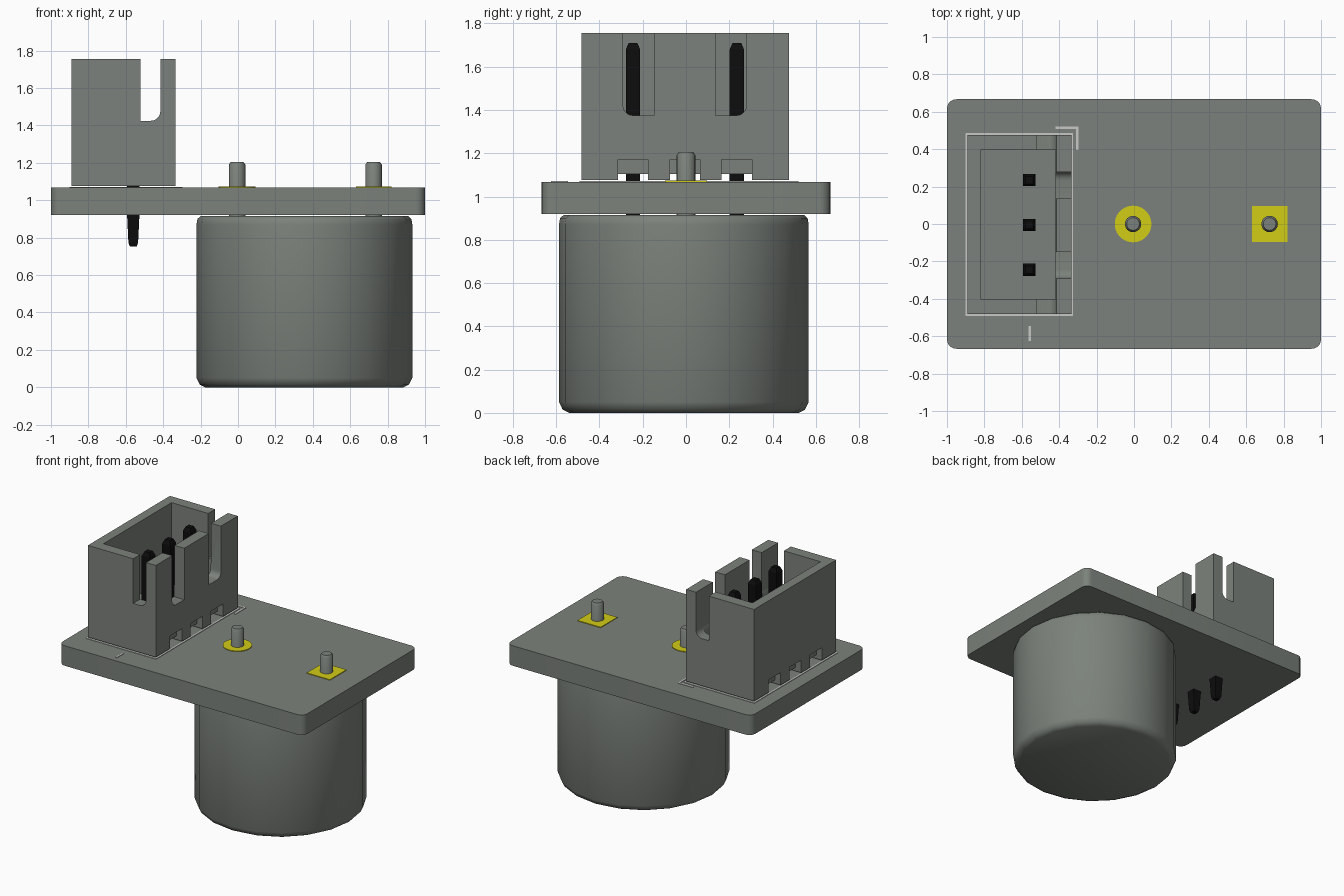
import bpy, bmesh, math
from mathutils import Vector

if "Cube" in bpy.data.objects:
    bpy.data.objects.remove(bpy.data.objects["Cube"])


def material(name, rgb):
    m = bpy.data.materials.new(name)
    m.diffuse_color = (*rgb, 1)
    m.use_nodes = True
    m.node_tree.nodes["Principled BSDF"].inputs["Base Color"].default_value = m.diffuse_color
    return m


GREY = material("slate grey", (0.2, 0.222, 0.2))
YELLOW = material("pad yellow", (0.65, 0.61, 0.008))
BLACK = material("pin black", (0.004, 0.004, 0.004))
PALE = material("marking pale grey", (0.58, 0.59, 0.57))


def finish(name, bm, mat):
    bmesh.ops.recalc_face_normals(bm, faces=bm.faces)
    me = bpy.data.meshes.new(name)
    bm.to_mesh(me)
    bm.free()
    ob = bpy.data.objects.new(name, me)
    bpy.context.collection.objects.link(ob)
    me.materials.append(mat)
    return ob


def prism(name, pts, axis, a, b, mat):
    """Extrude a 2D outline along an axis from a to b."""
    place = {"x": lambda u, v: (a, u, v), "y": lambda u, v: (u, a, v),
             "z": lambda u, v: (u, v, a)}[axis]
    step = Vector([(b - a) * (axis == k) for k in "xyz"])
    bm = bmesh.new()
    base = bm.faces.new([bm.verts.new(place(u, v)) for u, v in pts])
    ext = bmesh.ops.extrude_face_region(bm, geom=[base], use_keep_orig=True)
    bmesh.ops.translate(bm, vec=step, verts=[g for g in ext["geom"] if isinstance(g, bmesh.types.BMVert)])
    return finish(name, bm, mat)


def box(name, x0, x1, y0, y1, z0, z1, mat):
    return prism(name, [(x0, y0), (x1, y0), (x1, y1), (x0, y1)], "z", z0, z1, mat)


def lathe(name, x, y, profile, sides, mat):
    """Revolve (radius, z) rings and cap both ends."""
    bm = bmesh.new()
    rings = [[bm.verts.new((x + r * math.cos(2 * math.pi * i / sides),
                            y + r * math.sin(2 * math.pi * i / sides), z))
              for i in range(sides)] for r, z in profile]
    for lo, hi in zip(rings, rings[1:]):
        for i in range(sides):
            j = (i + 1) % sides
            bm.faces.new((lo[i], lo[j], hi[j], hi[i]))
    bm.faces.new(rings[0])
    bm.faces.new(rings[-1])
    return finish(name, bm, mat)


def activate(ob):
    bpy.ops.object.select_all(action="DESELECT")
    ob.select_set(True)
    bpy.context.view_layer.objects.active = ob


def smooth(ob, angle=35):
    activate(ob)
    bpy.ops.object.shade_smooth_by_angle(angle=math.radians(angle))


def cut(ob, cutter):
    mod = ob.modifiers.new("cut", "BOOLEAN")
    mod.operation, mod.solver, mod.object = "DIFFERENCE", "EXACT", cutter
    activate(ob)
    bpy.ops.object.modifier_apply(modifier=mod.name)
    bpy.data.objects.remove(cutter)


def arc(cx, cy, r, a0, a1, n=5):
    return [(cx + r * math.cos(math.radians(a0 + (a1 - a0) * i / n)),
             cy + r * math.sin(math.radians(a0 + (a1 - a0) * i / n))) for i in range(n + 1)]


# Circuit board with rounded corners
R = 0.05
outline = (arc(1 - R, 0.667 - R, R, 0, 90) + arc(-1 + R, 0.667 - R, R, 90, 180)
           + arc(-1 + R, -0.667 + R, R, 180, 270) + arc(1 - R, -0.667 + R, R, 270, 360))
smooth(prism("circuit_board", outline, "z", 0.92, 1.068, GREY))

# Buzzer can hanging under the board, and its two leads
smooth(lathe("buzzer_can", 0.355, -0.01,
             [(0.53, 0), (0.56, 0.015), (0.577, 0.05), (0.577, 0.87), (0.572, 0.9), (0.555, 0.915)],
             20, GREY), 50)
for side, x in (("inner", -0.005), ("outer", 0.725)):
    smooth(lathe(side + "_buzzer_lead", x, 0,
                 [(0.044, 0.9), (0.044, 1.19), (0.034, 1.205)], 16, GREY))

# Solder pads
lathe("round_pad", -0.005, 0, [(0.098, 1.066), (0.098, 1.073)], 40, YELLOW)
box("square_pad", 0.63, 0.82, -0.097, 0.097, 1.066, 1.073, YELLOW)

# Connector shell: open box with slots cut in it
PIN_Y = (-0.245, -0.005, 0.235)
shell = box("connector_shell", -0.89, -0.335, -0.482, 0.476, 1.077, 1.755, GREY)
cut(shell, box("cavity_cutter", -0.82, -0.42, -0.4, 0.395, 1.22, 1.9, GREY))
# rounded slot through both end walls
slot = [(-0.52, 1.9), (-0.52, 1.425)] + arc(-0.465, 1.475, 0.05, 270, 360) + [(-0.415, 1.9)]
cut(shell, prism("end_slot_cutter", slot, "y", -0.6, 0.6, GREY))
# two slots through the long wall, rounded on the outer corner
for s in (-1, 1):
    pts = [(0.143, 1.9), (0.143, 1.375)] + arc(0.24, 1.42, 0.045, 270, 360) + [(0.285, 1.9)]
    pts = [(s * u - 0.006, v) for u, v in pts]
    cut(shell, prism("long_slot_cutter", pts, "x", -0.45, -0.3, GREY))
# relief notches below both long walls
for y in PIN_Y:
    cut(shell, box("vent_cutter", -1, -0.2, y - 0.07, y + 0.07, 1.0, 1.105, GREY))
    for x in (-0.89, -0.335):
        cut(shell, box("notch_cutter", x - 0.045, x + 0.045, y - 0.07, y + 0.07, 1.0, 1.17, GREY))
smooth(shell, 30)

# Connector pins, tapered below the board
for i, y in enumerate(PIN_Y):
    bm = bmesh.new()
    rings = []
    for h, z in ((0.018, 0.752), (0.026, 0.775), (0.033, 0.92), (0.033, 1.68), (0.02, 1.71)):
        rings.append([bm.verts.new((-0.56 + a * h, y + b * h, z))
                      for a, b in ((-1, -1), (1, -1), (1, 1), (-1, 1))])
    for lo, hi in zip(rings, rings[1:]):
        for k in range(4):
            bm.faces.new((lo[k], lo[(k + 1) % 4], hi[(k + 1) % 4], hi[k]))
    bm.faces.new(rings[0])
    bm.faces.new(rings[-1])
    finish(f"connector_pin_{i + 1}", bm, BLACK)

# Printed markings: frame around the connector, corner mark and bar
for name, x0, x1, y0, y1 in (
        ("frame_left", -0.9, -0.888, -0.492, 0.487),
        ("frame_right", -0.337, -0.325, -0.492, 0.487),
        ("frame_front", -0.888, -0.337, -0.492, -0.48),
        ("frame_back", -0.888, -0.337, 0.475, 0.487),
        ("corner_mark_long", -0.42, -0.297, 0.508, 0.52),
        ("corner_mark_short", -0.309, -0.297, 0.395, 0.508),
        ("polarity_bar", -0.563, -0.552, -0.625, -0.545)):
    box(name, x0, x1, y0, y1, 1.066, 1.072, PALE)
